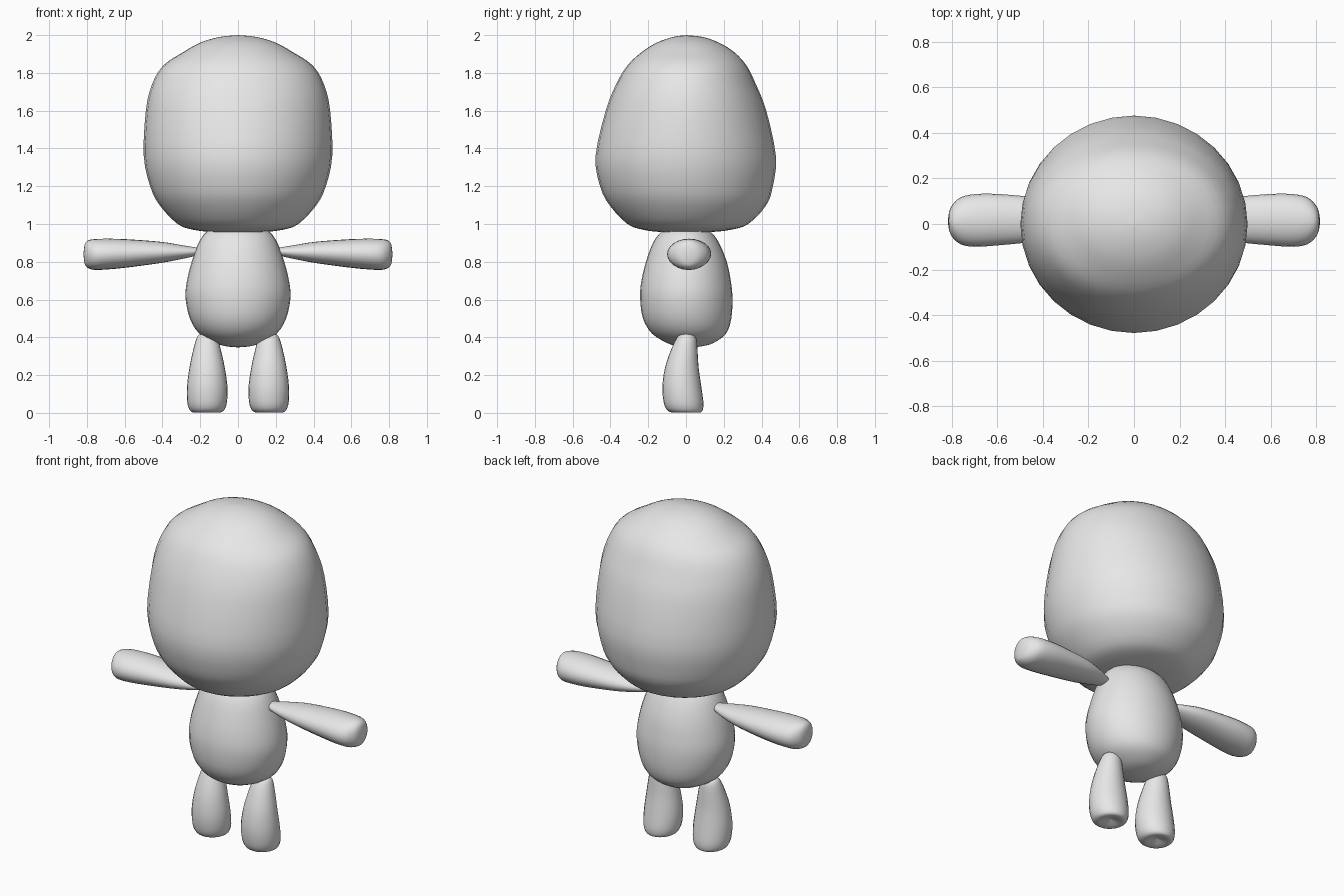
import bpy, bmesh, math

grey = bpy.data.materials.new("plain grey")
grey.diffuse_color = (0.8, 0.8, 0.8, 1)


def spline(p0, p1, p2, p3, t):
    """Catmull-Rom blend of four ring descriptions."""
    return [0.5 * (2 * b + (c - a) * t + (2 * a - 5 * b + 4 * c - d) * t * t
                   + (3 * b - a - 3 * c + d) * t ** 3)
            for a, b, c, d in zip(p0, p1, p2, p3)]


def loft(name, rings, axis="z", segments=32, steps=3, mirror=False):
    """Skin elliptical rings: (position, a min, a max, b min, b max)."""
    dense = []
    for i in range(len(rings) - 1):
        four = [rings[min(max(i + k, 0), len(rings) - 1)] for k in (-1, 0, 1, 2)]
        dense += [spline(*four, s / steps) for s in range(steps)]
    dense.append(rings[-1])
    bm = bmesh.new()
    loops = []
    for pos, a0, a1, b0, b1 in dense:
        loop = []
        for k in range(segments):
            ang = 2 * math.pi * k / segments
            a = (a0 + a1) / 2 + (a1 - a0) / 2 * math.cos(ang)
            b = (b0 + b1) / 2 + (b1 - b0) / 2 * math.sin(ang)
            loop.append(bm.verts.new((a, b, pos) if axis == "z" else (pos, a, b)))
        loops.append(loop)
    for lo, hi in zip(loops, loops[1:]):
        for k in range(segments):
            n = (k + 1) % segments
            bm.faces.new((lo[k], lo[n], hi[n], hi[k]))
    bmesh.ops.remove_doubles(bm, verts=bm.verts, dist=0.0005)
    bmesh.ops.recalc_face_normals(bm, faces=bm.faces)
    for f in bm.faces:
        f.smooth = True
    mesh = bpy.data.meshes.new(name)
    bm.to_mesh(mesh)
    bm.free()
    mesh.materials.append(grey)
    obj = bpy.data.objects.new(name, mesh)
    bpy.context.collection.objects.link(obj)
    if mirror:
        obj.modifiers.new("other side", "MIRROR").use_mirror_merge = False
    return obj


# Large rounded head
loft("head", [(z, -x, x, y0, y1) for z, x, y0, y1 in [
    (0.955, 0, 0, 0), (0.957, 0.12, -0.12, 0.12), (0.968, 0.23, -0.22, 0.23),
    (1.0, 0.32, -0.31, 0.33), (1.1, 0.415, -0.405, 0.425),
    (1.2, 0.465, -0.455, 0.46), (1.36, 0.499, -0.479, 0.476),
    (1.6, 0.488, -0.425, 0.425), (1.74, 0.455, -0.37, 0.37),
    (1.84, 0.395, -0.31, 0.32), (1.91, 0.29, -0.235, 0.255),
    (1.96, 0.2, -0.155, 0.175), (1.99, 0.1, -0.07, 0.09), (2.0, 0, 0, 0)]])

# Egg-shaped body
loft("body", [(z, -x, x, y0, y1) for z, x, y0, y1 in [
    (0.347, 0, 0.02, 0.02), (0.352, 0.06, -0.04, 0.08),
    (0.37, 0.12, -0.1, 0.145), (0.42, 0.205, -0.18, 0.212),
    (0.5, 0.255, -0.228, 0.24), (0.61, 0.278, -0.243, 0.246),
    (0.7, 0.27, -0.236, 0.237), (0.8, 0.245, -0.212, 0.216),
    (0.9, 0.209, -0.175, 0.175), (0.96, 0.165, -0.13, 0.13),
    (0.985, 0.1, -0.08, 0.08), (0.995, 0, 0, 0)]])

# Tapered arms with rounded ends
loft("arm", [
    (0.19, 0.01, 0.01, 0.855, 0.855), (0.2, -0.015, 0.035, 0.838, 0.872),
    (0.25, -0.037, 0.063, 0.825, 0.88), (0.32, -0.057, 0.09, 0.81, 0.892),
    (0.42, -0.076, 0.115, 0.792, 0.907), (0.6, -0.094, 0.132, 0.768, 0.92),
    (0.7, -0.1, 0.131, 0.759, 0.922), (0.76, -0.09, 0.118, 0.757, 0.92),
    (0.795, -0.062, 0.088, 0.768, 0.912), (0.812, -0.03, 0.055, 0.79, 0.89),
    (0.818, 0.012, 0.012, 0.84, 0.84)], axis="x", segments=24, mirror=True)

# Legs with a small dimple under each foot
loft("leg", [
    (0.022, 0.165, 0.165, 0.0, 0.0), (0.015, 0.145, 0.185, -0.02, 0.02),
    (0.003, 0.11, 0.22, -0.058, 0.06), (0.004, 0.088, 0.242, -0.082, 0.08),
    (0.02, 0.07, 0.258, -0.104, 0.09), (0.06, 0.058, 0.269, -0.119, 0.092),
    (0.14, 0.056, 0.27, -0.125, 0.081), (0.24, 0.07, 0.257, -0.111, 0.067),
    (0.33, 0.09, 0.238, -0.081, 0.061), (0.39, 0.107, 0.221, -0.053, 0.055),
    (0.415, 0.126, 0.204, -0.032, 0.038), (0.424, 0.165, 0.165, 0.0, 0.0)],
    segments=24, mirror=True)
